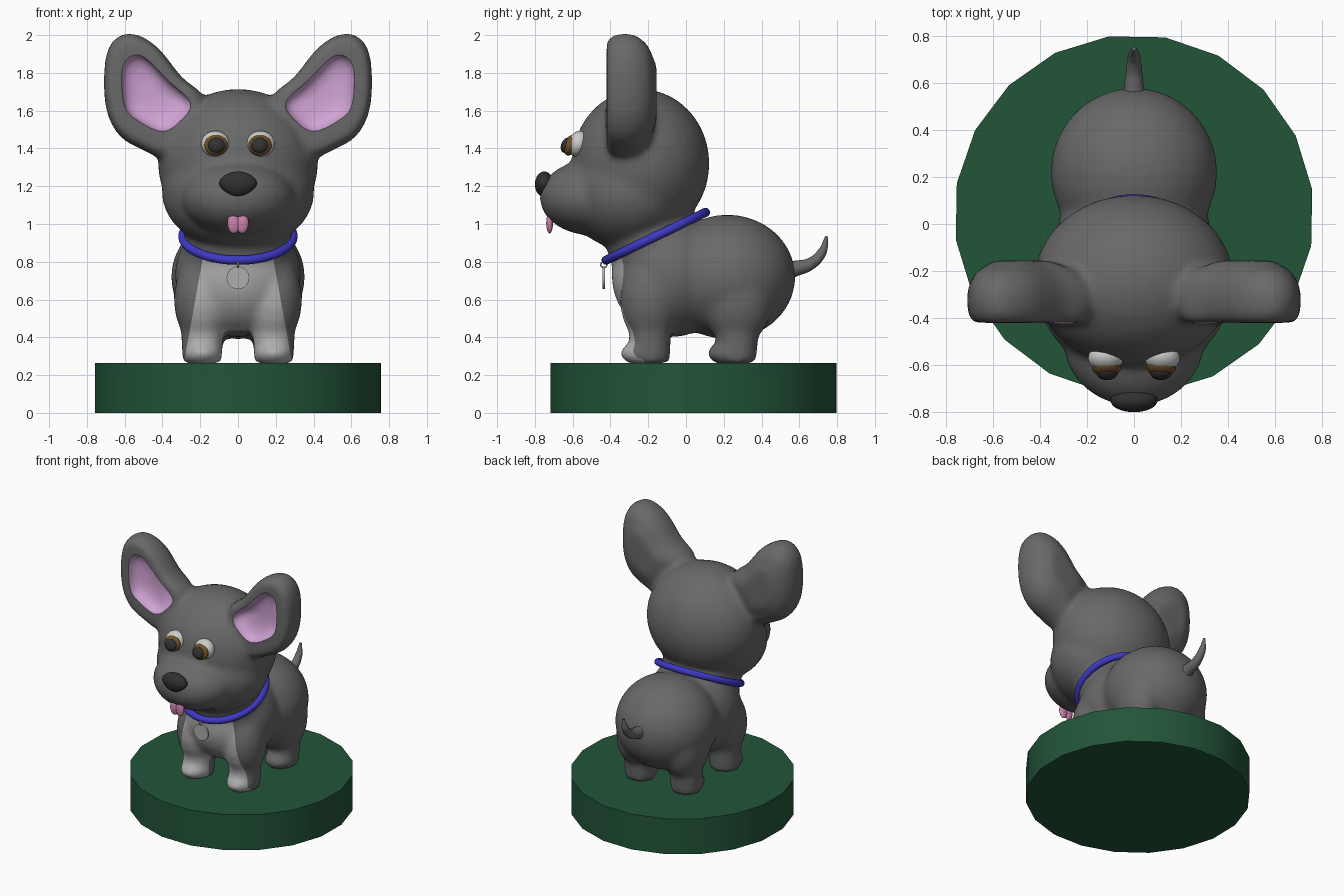
import bpy, bmesh, math
from mathutils import Matrix, Vector

if "Cube" in bpy.data.objects:
    bpy.data.objects.remove(bpy.data.objects["Cube"])


def material(name, r, g, b):
    m = bpy.data.materials.new(name)
    m.diffuse_color = (r, g, b, 1)
    m.use_nodes = True
    m.node_tree.nodes["Principled BSDF"].inputs["Base Color"].default_value = m.diffuse_color
    return m


FUR = material("grey_fur", .14, .14, .14)
PALE = material("pale_fur", .42, .42, .42)
PINK = material("ear_pink", .63, .37, .66)
TONGUE = material("tongue_pink", .62, .22, .42)
BLUE = material("collar_blue", .05, .04, .55)
GREEN = material("base_green", .016, .09, .04)
BROWN = material("iris_brown", .16, .08, .02)
BLACK = material("black", .03, .03, .03)
WHITE = material("eye_white", .75, .75, .73)


def make_object(name, bm, mats, angle=None):
    me = bpy.data.meshes.new(name)
    bmesh.ops.recalc_face_normals(bm, faces=bm.faces)
    bm.to_mesh(me)
    bm.free()
    for m in mats:
        me.materials.append(m)
    ob = bpy.data.objects.new(name, me)
    bpy.context.collection.objects.link(ob)
    smooth(ob, angle)
    return ob


def activate(ob):
    bpy.ops.object.select_all(action='DESELECT')
    ob.select_set(True)
    bpy.context.view_layer.objects.active = ob


def smooth(ob, angle):
    activate(ob)
    if angle:
        bpy.ops.object.shade_smooth_by_angle(angle=math.radians(angle))
    else:
        bpy.ops.object.shade_smooth()


def apply(ob, mod):
    activate(ob)
    bpy.ops.object.modifier_apply(modifier=mod.name)


def ball(bm, loc, rad, tilt=0):
    mat = (Matrix.Translation(loc) @ Matrix.Rotation(math.radians(tilt), 4, 'X')
           @ Matrix.Diagonal((*rad, 1)))
    return bmesh.ops.create_uvsphere(bm, u_segments=32, v_segments=20, radius=1, matrix=mat)["verts"]


def cone(bm, loc, r1, r2, depth, segs=24, rot=Matrix()):
    bmesh.ops.create_cone(bm, cap_ends=True, segments=segs, radius1=r1, radius2=r2,
                          depth=depth, matrix=Matrix.Translation(loc) @ rot)


def rounded(points, steps=4):
    """Closed smooth curve through 2D points."""
    out, n = [], len(points)
    for i in range(n):
        a, b, c, d = (Vector(points[(i + k) % n]) for k in (-1, 0, 1, 2))
        for s in range(steps):
            t = s / steps
            out.append(.5 * (2 * b + (c - a) * t + (2 * a - 5 * b + 4 * c - d) * t * t
                             + (3 * b - a - 3 * c + d) * t ** 3))
    return out


def loft(bm, outline, rings, centre, side):
    """Stack scaled copies of an x-z outline along y; rings hold (y, scale)."""
    c, loops = Vector(centre), []
    for y, s in rings:
        pts = [c + (p - c) * s for p in outline]
        loops.append([bm.verts.new((side * p.x, y, p.y)) for p in pts])
    n = len(outline)
    for a, b in zip(loops, loops[1:]):
        for i in range(n):
            bm.faces.new((a[i], a[(i + 1) % n], b[(i + 1) % n], b[i]))
    bm.faces.new(loops[0])
    bm.faces.new(loops[-1])


# base disc
bm = bmesh.new()
cone(bm, (0, .04, .1325), .765, .765, .265, 20, Matrix.Rotation(math.radians(8), 4, 'Z'))
make_object("base", bm, [GREEN], 30)

# dog volumes: torso, neck, skull, cheeks, muzzle
bm = bmesh.new()
for loc, rad in [((0, .22, .72), (.355, .36, .33)), ((0, -.08, .73), (.335, .315, .33)),
                 ((0, -.17, .9), (.29, .25, .25)), ((0, -.24, 1.32), (.425, .365, .395)),
                 ((0, -.3, 1.17), (.405, .34, .31)), ((0, -.5, 1.14), (.30, .275, .2))]:
    ball(bm, loc, rad)

EAR = rounded([(.18, 1.66), (.30, 1.78), (.42, 1.93), (.53, 2.0), (.62, 2.0), (.69, 1.92),
               (.71, 1.75), (.69, 1.58), (.62, 1.46), (.5, 1.39), (.38, 1.35), (.25, 1.45)])
for s in (-1, 1):
    # legs with thighs and paws
    for y, thigh in ((-.19, .16), (.27, .19)):
        cone(bm, (s * .19, y, .5), .105, .13, .46)
        ball(bm, (s * .19, y, .6), (.15, thigh, .24))
        ball(bm, (s * .19, y - .025, .315), (.108, .135, .068))
    # ears
    loft(bm, EAR, [(-.42, .88), (-.38, .98), (-.31, 1.01), (-.25, .95), (-.2, .8), (-.155, .45)],
         (.5, 1.7), s)
dog = make_object("dog_body", bm, [FUR, PALE, PINK])
m = dog.modifiers.new("fuse", 'REMESH')
m.mode, m.voxel_size, m.use_smooth_shade = 'VOXEL', .018, True
apply(dog, m)
m = dog.modifiers.new("soften", 'SMOOTH')
m.factor, m.iterations = .5, 14
apply(dog, m)

# pale chest and front of the forelegs
bm = bmesh.new()
bm.from_mesh(dog.data)
for s in (-1, 1):
    bmesh.ops.bisect_plane(bm, geom=bm.verts[:] + bm.edges[:] + bm.faces[:],
                           plane_co=(s * .19, 0, .8), plane_no=(s, 0, .18), dist=1e-5)
bmesh.ops.bisect_plane(bm, geom=bm.verts[:] + bm.edges[:] + bm.faces[:],
                       plane_co=(0, -.22, 0), plane_no=(0, 1, 0), dist=1e-5)
for f in bm.faces:
    c = f.calc_center_median()
    pale = c.y < -.22 and abs(c.x) < .19 + .18 * (.8 - c.z) and c.z < .935 + .48 * (c.y + .16)
    f.material_index = 1 if pale else 0
    f.smooth = True
bm.to_mesh(dog.data)
bm.free()

# pink ear hollows
INNER = rounded([(.25, 1.64), (.37, 1.76), (.5, 1.885), (.58, 1.88), (.615, 1.8),
                 (.6, 1.62), (.52, 1.54), (.40, 1.49), (.31, 1.54)])
for s in (-1, 1):
    bm = bmesh.new()
    loft(bm, INNER, [(-.55, 1.02), (-.42, 1), (-.39, .95), (-.365, .82), (-.35, .6), (-.342, .3)],
         (.46, 1.69), s)
    for f in bm.faces:
        f.material_index = 2
    cutter = make_object("ear_hollow_cutter", bm, [FUR, PALE, PINK])
    cutter.hide_render = True
    m = dog.modifiers.new("hollow", 'BOOLEAN')
    m.operation, m.solver, m.object = 'DIFFERENCE', 'EXACT', cutter
    apply(dog, m)
    bpy.data.objects.remove(cutter)
smooth(dog, 40)

# tail
cu = bpy.data.curves.new("tail", 'CURVE')
cu.dimensions, cu.bevel_depth, cu.bevel_resolution, cu.use_fill_caps = '3D', 1, 5, True
sp = cu.splines.new('BEZIER')
tail = [(.5, .75, .07), (.58, .765, .042), (.66, .79, .033), (.72, .85, .025), (.745, .935, .008)]
sp.bezier_points.add(len(tail) - 1)
for p, (y, z, r) in zip(sp.bezier_points, tail):
    p.co, p.radius = (0, y, z), r
    p.handle_left_type = p.handle_right_type = 'AUTO'
cu.materials.append(FUR)
bpy.context.collection.objects.link(bpy.data.objects.new("tail", cu))

# eyes
for s, side in ((-1, "left"), (1, "right")):
    for part, mat, loc, rad in [("eye_white", WHITE, (.12, -.57, 1.425), (.075, .055, .07)),
                                ("iris", BROWN, (.117, -.61, 1.418), (.062, .035, .058)),
                                ("pupil", BLACK, (.114, -.634, 1.417), (.045, .027, .042))]:
        bm = bmesh.new()
        ball(bm, (s * loc[0], loc[1], loc[2]), rad, -22)
        make_object(f"{side}_{part}", bm, [mat])

# nose, narrowing downward
bm = bmesh.new()
for v in ball(bm, (0, -.75, 1.21), (.1, .05, .068)):
    v.co.x *= 1 + 4 * min(0, v.co.z - 1.21)
make_object("nose", bm, [BLACK])

# tongue with a centre groove
bm = bmesh.new()
for s in (-1, 1):
    ball(bm, (s * .022, -.722, 1.005), (.034, .018, .055))
make_object("tongue", bm, [TONGUE])

# collar
bpy.ops.mesh.primitive_torus_add(major_radius=.292, minor_radius=.024, major_segments=64,
                                 minor_segments=16, location=(0, -.16, .935),
                                 rotation=(math.radians(25.7), 0, 0))
collar = bpy.context.object
collar.name = "collar"
collar.data.materials.append(BLUE)
smooth(collar, None)

# tag and its ring
bm = bmesh.new()
cone(bm, (0, -.435, .715), .06, .06, .014, 32, Matrix.Rotation(math.pi / 2, 4, 'X'))
make_object("tag", bm, [PALE], 30)
bpy.ops.mesh.primitive_torus_add(major_radius=.016, minor_radius=.004, major_segments=20,
                                 minor_segments=8, location=(0, -.435, .785),
                                 rotation=(0, math.pi / 2, 0))
bpy.context.object.name = "tag_ring"
smooth(bpy.context.object, None)
